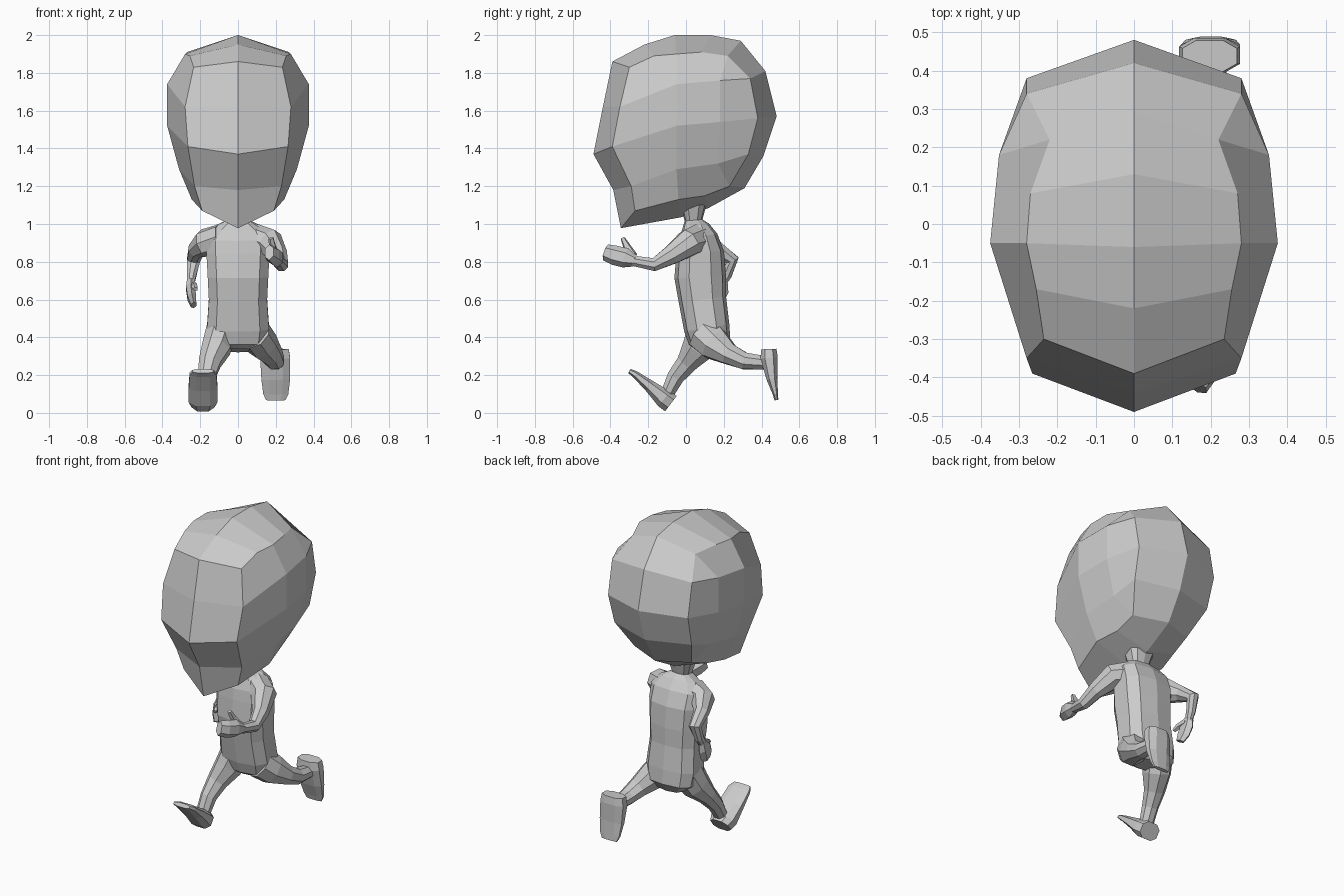
import bpy
import bmesh
import math
from mathutils import Vector

default_cube = bpy.data.objects.get("Cube")
if default_cube:
    bpy.data.objects.remove(default_cube, do_unlink=True)

# Single plain grey for the whole figure
grey = bpy.data.materials.new("plain grey")
grey.use_nodes = True
colour = (.6, .6, .6, 1)
grey.diffuse_color = colour
grey.node_tree.nodes["Principled BSDF"].inputs["Base Color"].default_value = colour


def finish(name, bm):
    """Turn a bmesh into a flat shaded grey object."""
    bmesh.ops.recalc_face_normals(bm, faces=bm.faces)
    mesh = bpy.data.meshes.new(name)
    bm.to_mesh(mesh)
    bm.free()
    mesh.materials.append(grey)
    obj = bpy.data.objects.new(name, mesh)
    bpy.context.collection.objects.link(obj)
    return obj


def bridge(bm, ring_a, ring_b):
    """Join two closed rings of vertices with quads."""
    count = len(ring_a)
    for i in range(count):
        j = (i + 1) % count
        bm.faces.new((ring_a[i], ring_a[j], ring_b[j], ring_b[i]))


def rounded(value, power):
    """Push a sine or cosine outwards, for a boxier section."""
    return math.copysign(abs(value) ** power, value)


def loft(name, sections, sides=8, power=1):
    """Skin rounded sections (x, y, z, half width, half depth) along a path."""
    bm = bmesh.new()
    centres = [Vector(section[:3]) for section in sections]
    last = len(centres) - 1
    fill = 1 / math.cos(math.pi / sides)
    rings = []
    for i, (x, y, z, width, depth) in enumerate(sections):
        tangent = (centres[min(i + 1, last)] - centres[max(i - 1, 0)]).normalized()
        across = Vector((1, 0, 0))
        across = (across - tangent * across.dot(tangent)).normalized()
        up = tangent.cross(across)
        ring = []
        for k in range(sides):
            angle = math.tau * (k + .5) / sides
            offset = across * width * rounded(math.cos(angle), power)
            offset += up * depth * rounded(math.sin(angle), power)
            ring.append(bm.verts.new(centres[i] + offset * fill))
        rings.append(ring)
    for ring_a, ring_b in zip(rings, rings[1:]):
        bridge(bm, ring_a, ring_b)
    bm.faces.new(rings[0])
    bm.faces.new(rings[-1])
    return finish(name, bm)


# Head: middle outline (y, z) paired with a named side loop (x, y, z)
head_outline = {
    "brow": ((-.49, 1.37), (.265, -.39, 1.41)),
    "forehead": ((-.44, 1.62), (.28, -.35, 1.62)),
    "hairline": ((-.39, 1.86), (.235, -.3, 1.83)),
    "top_front": ((-.22, 1.95), (.255, -.17, 1.89)),
    "top": ((-.06, 2), (.28, -.05, 1.9)),
    "crown": ((.13, 2), (.27, .08, 1.91)),
    "top_back": ((.29, 1.97), (.22, .22, 1.89)),
    "back_high": ((.42, 1.81), (.28, .34, 1.77)),
    "back": ((.48, 1.57), (.28, .38, 1.56)),
    "back_low": ((.41, 1.36), (.27, .33, 1.37)),
    "nape": ((.31, 1.19), (.2, .23, 1.2)),
    "neck_back": ((.12, 1.085), (.21, .1, 1.15)),
    "neck_front": ((-.03, 1.035), (.245, -.04, 1.13)),
    "chin": ((-.345, .978), (.19, -.27, 1.07)),
    "mouth": ((-.385, 1.18), (.23, -.29, 1.2)),
}

# Bulging points on the side of the head
head_side = {
    "temple": (.375, -.05, 1.74),
    "temple_back": (.352, .18, 1.76),
    "cheek": (.375, -.05, 1.52),
    "cheek_back": (.352, .18, 1.54),
    "jaw": (.312, -.05, 1.29),
    "jaw_back": (.295, .17, 1.32),
}

head_faces = [
    "forehead hairline top_front top temple",
    "top crown top_back temple_back temple",
    "top_back back_high temple_back",
    "back_high back cheek_back temple_back",
    "brow forehead temple cheek",
    "temple temple_back cheek_back cheek",
    "cheek cheek_back jaw_back jaw",
    "cheek_back back back_low jaw_back",
    "jaw_back back_low nape",
    "jaw jaw_back nape neck_back neck_front",
    "brow cheek jaw mouth",
    "mouth jaw neck_front chin",
]


def build_head():
    bm = bmesh.new()
    middle = [bm.verts.new((0, y, z)) for (y, z), _ in head_outline.values()]
    points = {key: bm.verts.new(pair[1]) for key, pair in head_outline.items()}
    bridge(bm, middle, list(points.values()))
    for key, place in head_side.items():
        points[key] = bm.verts.new(place)
    for face in head_faces:
        bm.faces.new([points[key] for key in face.split()])
    head = finish("head", bm)
    mirror = head.modifiers.new("mirror", "MIRROR")
    mirror.use_axis[0] = True
    mirror.use_clip = True


build_head()

# Torso with hips, chest, shoulders and neck
loft("torso", [
    (0, .12, .33, .09, .07),
    (0, .125, .37, .15, .105),
    (0, .11, .45, .162, .115),
    (0, .087, .6, .152, .12),
    (0, .075, .72, .158, .13),
    (0, .075, .85, .165, .12),
    (0, .062, .93, .165, .1),
    (0, .05, .985, .12, .07),
    (0, .04, 1.02, .055, .045),
    (0, .04, 1.1, .08, .065),
], sides=10, power=.72)

# Left arm swings forward, with a raised thumb
loft("left_arm", [
    (.09, .06, .92, .075, .075),
    (.17, .015, .9, .07, .07),
    (.215, -.08, .835, .045, .05),
    (.23, -.17, .785, .035, .035),
    (.215, -.28, .805, .025, .027),
])
loft("left_hand", [
    (.217, -.27, .805, .025, .027),
    (.205, -.32, .82, .035, .045),
    (.185, -.38, .835, .035, .045),
    (.165, -.425, .85, .025, .038),
], sides=6)
loft("left_thumb", [
    (.205, -.28, .83, .018, .02),
    (.185, -.31, .875, .016, .018),
    (.175, -.335, .925, .012, .01),
], sides=5)

# Right arm swings back, with the hand hanging
loft("right_arm", [
    (-.09, .05, .92, .075, .075),
    (-.175, .08, .9, .065, .07),
    (-.22, .16, .865, .042, .045),
    (-.235, .245, .81, .035, .035),
    (-.245, .215, .73, .025, .028),
    (-.25, .19, .69, .02, .025),
])
loft("right_hand", [
    (-.25, .195, .7, .02, .025),
    (-.25, .175, .66, .025, .048),
    (-.245, .15, .61, .022, .048),
    (-.235, .13, .57, .015, .03),
], sides=6)
loft("right_thumb", [
    (-.24, .18, .68, .015, .018),
    (-.23, .125, .67, .014, .015),
    (-.225, .09, .655, .01, .01),
], sides=5)

# Right leg strides forward on a raised toe
loft("right_leg", [
    (-.085, .11, .44, .08, .1),
    (-.115, .065, .345, .075, .085),
    (-.15, .005, .265, .058, .055),
    (-.167, -.055, .19, .045, .045),
    (-.175, -.1, .1, .04, .035),
])
loft("right_foot", [
    (-.185, -.08, .049, .06, .05),
    (-.185, -.115, .075, .075, .05),
    (-.185, -.19, .14, .075, .032),
    (-.185, -.27, .205, .07, .018),
    (-.185, -.3, .222, .055, .012),
], power=.8)

# Left leg kicks back with the sole facing behind
loft("left_leg", [
    (.09, .09, .42, .08, .09),
    (.13, .15, .365, .078, .085),
    (.175, .23, .31, .06, .055),
    (.195, .31, .275, .05, .045),
    (.2, .42, .265, .04, .035),
])
loft("left_foot", [
    (.197, .438, .338, .07, .04),
    (.197, .44, .29, .078, .045),
    (.2, .455, .18, .075, .028),
    (.2, .473, .1, .065, .014),
    (.2, .479, .068, .05, .01),
], power=.8)
